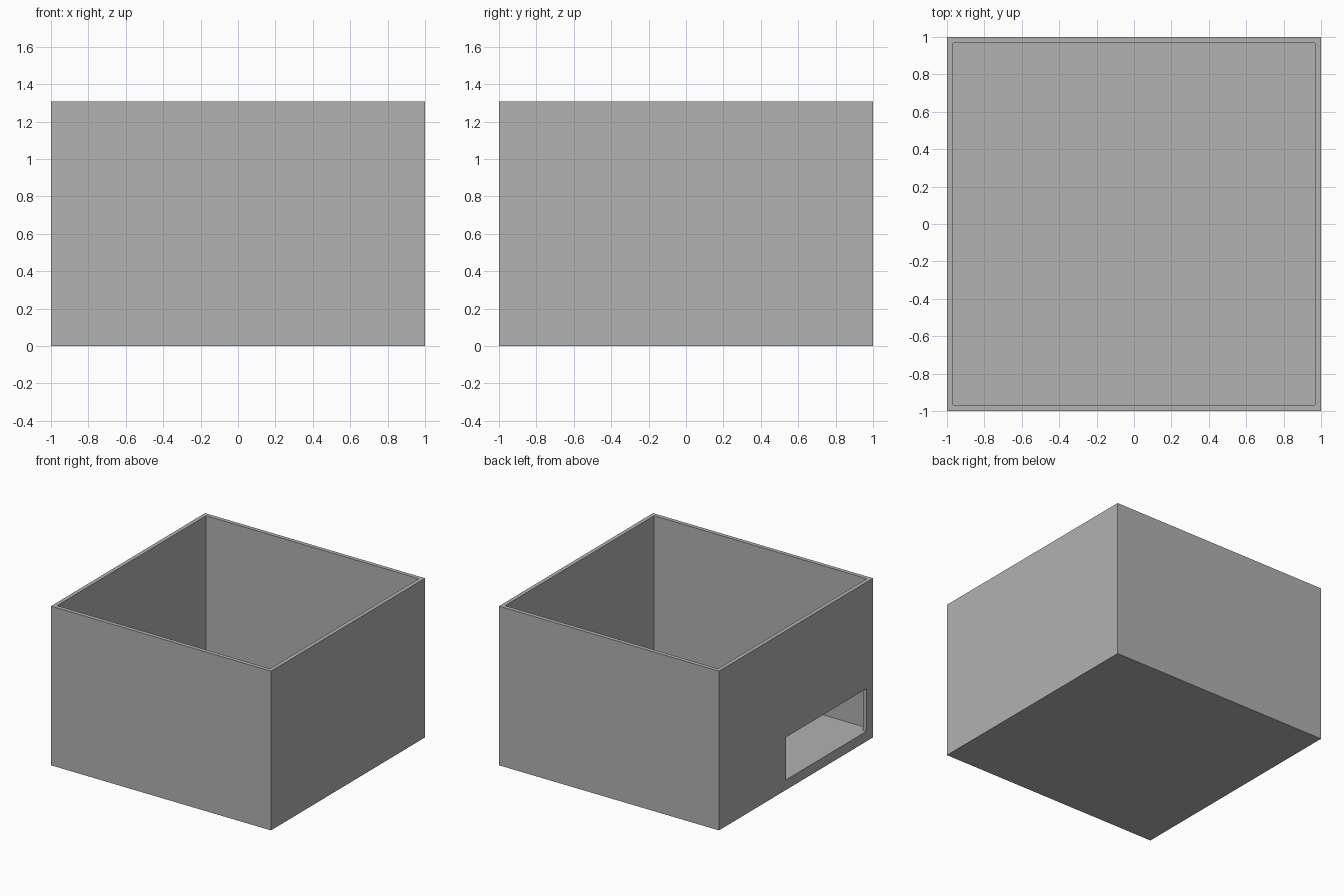
import bpy

# Remove the default object
cube = bpy.data.objects.get("Cube")
if cube:
    bpy.data.objects.remove(cube, do_unlink=True)

HEIGHT = 1.308
WALL = 0.033
FLOOR = 0.083

# Material
grey = bpy.data.materials.new("plain grey")
grey.use_nodes = True
colour = (0.445, 0.445, 0.445, 1)
grey.diffuse_color = colour
grey.node_tree.nodes["Principled BSDF"].inputs["Base Color"].default_value = colour


def box(name, low, high):
    """Add a box spanning two opposite corners."""
    centre = [(a + b) / 2 for a, b in zip(low, high)]
    bpy.ops.mesh.primitive_cube_add(size=1, location=centre)
    ob = bpy.context.object
    ob.name = name
    ob.scale = [b - a for a, b in zip(low, high)]
    bpy.ops.object.transform_apply(location=True, rotation=False, scale=True)
    ob.data.materials.append(grey)
    return ob


def cut(target, cutter):
    """Subtract a cutter and keep it hidden."""
    mod = target.modifiers.new(cutter.name, "BOOLEAN")
    mod.operation = "DIFFERENCE"
    mod.solver = "EXACT"
    mod.object = cutter
    bpy.context.view_layer.objects.active = target
    bpy.ops.object.modifier_apply(modifier=mod.name)
    bpy.data.objects.remove(cutter, do_unlink=True)


# Open-topped box with a thick floor
inner = 1 - WALL
shell = box("open_box", (-1, -1, 0), (1, 1, HEIGHT))
cut(shell, box("cavity_cutter", (-inner, -inner, FLOOR), (inner, inner, HEIGHT + 1)))

# Rectangular opening through one side wall, its sill level with the floor
cut(shell, box("opening_cutter", (-1.2, -0.915, FLOOR), (-0.8, 0.133, 0.433)))
